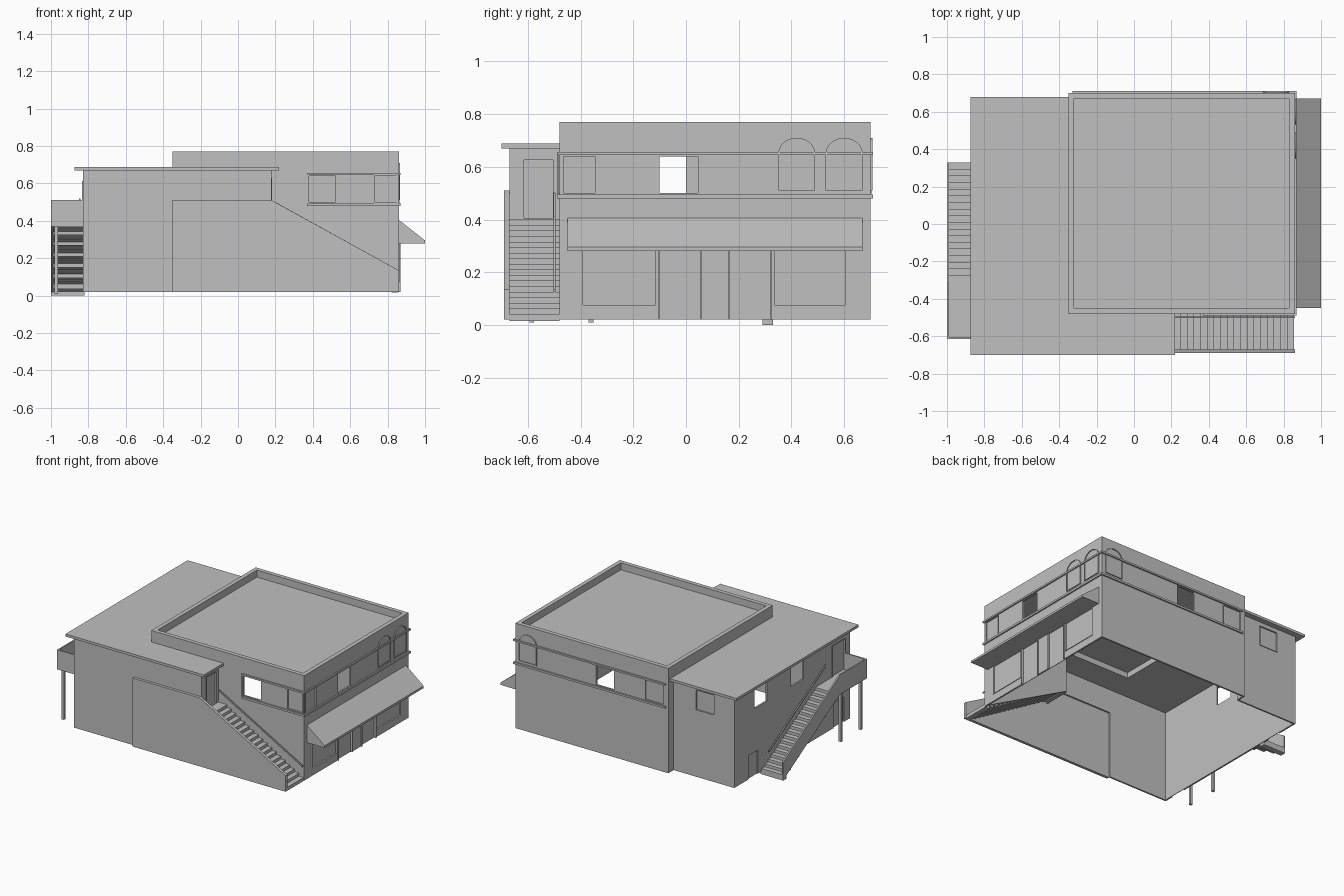
import bpy, bmesh, math
from mathutils import Vector

cube = bpy.data.objects.get("Cube")
if cube:
    bpy.data.objects.remove(cube)

plaster = bpy.data.materials.new("grey_plaster")
plaster.use_nodes = True
GREY = (0.53, 0.53, 0.53, 1)
plaster.diffuse_color = GREY
plaster.node_tree.nodes["Principled BSDF"].inputs["Base Color"].default_value = GREY


def finish(name, bm):
    bmesh.ops.recalc_face_normals(bm, faces=bm.faces)
    mesh = bpy.data.meshes.new(name)
    bm.to_mesh(mesh)
    bm.free()
    mesh.materials.append(plaster)
    obj = bpy.data.objects.new(name, mesh)
    bpy.context.collection.objects.link(obj)
    return obj


def place(axis, pos, u, z):
    """Point on an upright plane facing along x or y."""
    return Vector((pos, u, z)) if axis == "x" else Vector((u, pos, z))


def box(name, x, y, z):
    bm = bmesh.new()
    bmesh.ops.create_cube(bm, size=1)
    for v in bm.verts:
        v.co = [r[0] + (c + 0.5) * (r[1] - r[0]) for r, c in zip((x, y, z), v.co)]
    return finish(name, bm)


def slab(name, axis, a, b, u, z):
    """Upright plate between positions a and b."""
    return box(name, (a, b), u, z) if axis == "x" else box(name, u, (a, b), z)


def prism(name, axis, a, b, points):
    """Extrude an outline of (u, z) points from a to b."""
    bm = bmesh.new()
    face = bm.faces.new([bm.verts.new(place(axis, a, u, z)) for u, z in points])
    out = bmesh.ops.extrude_face_region(bm, geom=[face])
    verts = [g for g in out["geom"] if isinstance(g, bmesh.types.BMVert)]
    bmesh.ops.translate(bm, verts=verts, vec=place(axis, b - a, 0, 0))
    return finish(name, bm)


def frame(name, axis, pos, side, u, z, w=0.006, depth=0.006):
    """Thin raised border round an opening."""
    a, b = pos, pos + side * depth
    slab(name + "_sill", axis, a, b, (u[0] - w, u[1] + w), (z[0] - w, z[0]))
    slab(name + "_head", axis, a, b, (u[0] - w, u[1] + w), (z[1], z[1] + w))
    for e0, e1 in ((u[0] - w, u[0]), (u[1], u[1] + w)):
        slab(name + "_jamb", axis, a, b, (e0, e1), z)


T = 0.012


def wall(name, axis, pos, side, u, z, holes=()):
    """Wall with cut openings; each hole is (u0, u1, z0, z1, filled)."""
    us = sorted({*u, *[h[0] for h in holes], *[h[1] for h in holes]})
    zs = sorted({*z, *[h[2] for h in holes], *[h[3] for h in holes]})
    bm = bmesh.new()
    grid = {(p, q): bm.verts.new(place(axis, pos, p, q)) for p in us for q in zs}
    for p0, p1 in zip(us, us[1:]):
        for q0, q1 in zip(zs, zs[1:]):
            if any(h[0] <= p0 and p1 <= h[1] and h[2] <= q0 and q1 <= h[3] for h in holes):
                continue
            bm.faces.new([grid[k] for k in ((p0, q0), (p1, q0), (p1, q1), (p0, q1))])
    out = bmesh.ops.extrude_face_region(bm, geom=list(bm.faces))
    verts = [g for g in out["geom"] if isinstance(g, bmesh.types.BMVert)]
    bmesh.ops.translate(bm, verts=verts, vec=place(axis, -side * T, 0, 0))
    loose = [v for v in bm.verts if not v.link_faces]
    bmesh.ops.delete(bm, geom=loose, context="VERTS")
    finish(name, bm)
    for p0, p1, q0, q1, filled in holes:
        if filled:
            slab(name + "_pane", axis, pos - side * T, pos - side * 0.008, (p0, p1), (q0, q1))
            if q0 > GROUND:
                frame(name + "_frame", axis, pos, side, (p0, p1), (q0, q1), 0.004, 0.003)


GROUND, ROOF, TOP = 0.02, 0.67, 0.77
X0, X1, Y0, Y1 = -0.35, 0.86, -0.48, 0.70       # tower footprint
W, E, S, N = -0.83, 0.18, -0.67, 0.64           # annex footprint
WIN = (0.50, 0.64)

# Tower walls
wall("tower_right_wall", "x", X1, 1, (Y0, Y1), (GROUND, TOP), [
    (-0.465, -0.345, *WIN, True), (-0.10, 0.045, *WIN, False),
    (-0.39, -0.115, 0.075, 0.28, True), (0.335, 0.605, 0.075, 0.28, True),
    (-0.10, 0.055, GROUND, 0.28, True), (0.165, 0.32, GROUND, 0.28, True)])
wall("tower_back_wall", "y", Y1, 1, (X0, X1), (GROUND, TOP), [
    (0.08, 0.22, *WIN, False), (-0.31, -0.17, *WIN, True)])
wall("tower_front_wall", "y", Y0, -1, (E, X1), (0.40, TOP), [
    (0.38, 0.52, *WIN, False), (0.73, 0.85, *WIN, True)])
prism("tower_front_stair_wall", "y", Y0, Y0 + T, [(E, 0.40), (E, 0.38), (X1, GROUND), (X1, 0.40)])
wall("tower_front_upper_wall", "y", Y0, -1, (X0, E), (ROOF, TOP))
wall("tower_left_upper_wall", "x", X0, -1, (Y0, Y1), (ROOF, TOP))
wall("tower_left_return", "x", X0, -1, (N, Y1), (GROUND, ROOF))

# Tower roof and parapet
box("tower_roof", (X0 + T, X1 - T), (Y0 + T, Y1 - T), (0.71, 0.72))
P = 0.03
for a, b in ((X0, X0 + P), (X1 - P, X1)):
    box("parapet_side", (a, b), (Y0, Y1), (0.715, TOP))
for a, b in ((Y0, Y0 + P), (Y1 - P, Y1)):
    box("parapet_end", (X0, X1), (a, b), (0.715, TOP))

# Ledges above and below the upper windows
for z in ((0.48, 0.494), (0.644, 0.656)):
    box("right_ledge", (X1, X1 + 0.01), (Y0 - 0.01, Y1 + 0.01), z)
    box("back_ledge", (X0 + 0.02, X1), (Y1, Y1 + 0.01), z)
    box("front_ledge", (0.37, X1), (Y0 - 0.01, Y0), z)
box("front_ledge_end", (0.37, 0.376), (Y0 - 0.008, Y0), (0.494, 0.644))


# Arched windows as raised surrounds with thinner panels
def arch(name, axis, pos, u0, u1):
    def outline(inset):
        c, r = (u0 + u1) / 2, (u1 - u0) / 2 - inset
        pts = [(c - r, 0.51 + inset), (c + r, 0.51 + inset)]
        for i in range(13):
            t = math.pi * i / 12
            pts.append((c + r * math.cos(t), 0.65 + (0.06 - inset) * math.sin(t)))
        return pts
    outer, inner = outline(0), outline(0.005)
    n = len(outer)
    for i in range(n):
        j = (i + 1) % n
        prism(name + "_surround", axis, pos, pos + 0.007, [outer[i], outer[j], inner[j], inner[i]])
    prism(name + "_panel", axis, pos, pos + 0.002, inner)


arch("arch_window_right", "x", X1, 0.35, 0.49)
arch("arch_window_right", "x", X1, 0.53, 0.67)
arch("arch_window_back", "y", Y1, 0.69, 0.83)

# Shop awning
prism("awning", "y", -0.45, 0.67, [(X1, 0.28), (1.0, 0.28), (1.0, 0.295), (X1, 0.405)])

# Door jambs of the shop
for y in (-0.105, 0.055, 0.16, 0.32):
    box("shop_door_jamb", (X1, X1 + 0.008), (y, y + 0.006), (GROUND, 0.28))

# Annex walls
wall("annex_left_wall", "x", W, -1, (S, N), (GROUND, ROOF), [
    (0.27, 0.41, *WIN, False), (-0.14, 0.0, *WIN, False),
    (-0.61, -0.47, 0.39, 0.61, True), (-0.60, -0.48, GROUND, 0.20, True),
    (0.37, 0.48, GROUND, 0.19, True)])
wall("annex_back_wall", "y", N, 1, (W, X0), (GROUND, ROOF), [(-0.67, -0.53, *WIN, True)])
wall("annex_front_wall", "y", S, -1, (W, X0), (GROUND, ROOF))
wall("annex_front_upper_wall", "y", S, -1, (X0, E), (0.50, ROOF))
wall("annex_entry_wall", "x", E, 1, (S, Y0), (0.38, ROOF), [(-0.615, -0.505, 0.405, 0.625, True)])

# Annex roof
box("annex_roof", (-0.875, X0), (-0.70, 0.68), (ROOF, 0.688))
box("annex_roof_front", (X0, 0.22), (-0.70, Y0), (ROOF, 0.688))

# Front stairs with solid side wall and rail
prism("front_stair_side_wall", "y", -0.69, S, [
    (X0, GROUND), (X1, GROUND), (X1, 0.135), (E, 0.51), (X0, 0.51)])
STEPS = 18
rise, going = 0.38 / STEPS, 0.64 / STEPS
for i in range(STEPS):
    x, z = 0.855 - i * going, GROUND + (i + 1) * rise
    box("front_step", (x - going, x), (S, Y0), (z - rise * 1.2, z))
box("front_landing", (E, 0.215), (S, Y0), (0.385, 0.40))
prism("front_handrail", "y", -0.503, -0.495, [(0.20, 0.49), (0.20, 0.50), (X1, 0.135), (X1, 0.125)])

# Left side stairs, rising towards the front
XO, XI = -0.99, -0.822
rise = 0.37 / STEPS
for i in range(STEPS):
    y, z = 0.33 - i * going, GROUND + (i + 1) * rise
    box("side_step", (XO, XI), (y - going, y), (z - rise * 1.2, z))
prism("side_stair_soffit", "x", XO, XI, [(0.30, GROUND), (0.33, GROUND), (-0.31, 0.378), (-0.31, 0.365)])
for i in range(6):
    t = (i + 0.5) / 6
    y, z = 0.29 - 0.60 * t, 0.02 + 0.345 * t
    box("side_stair_bearer", (XO, XI), (y - 0.01, y + 0.01), (z - 0.012, z + 0.012))
box("side_stair_foot", (-1.0, XI), (0.29, 0.33), (0, GROUND))
prism("side_stair_balustrade", "x", -1.0, XO, [
    (0.33, GROUND), (0.33, 0.13), (-0.31, 0.51), (-0.61, 0.51), (-0.61, 0.37), (-0.31, 0.37), (0.30, GROUND)])

# Side landing, posts and rail
box("side_landing", (XO, W), (-0.61, -0.31), (0.37, 0.39))
box("side_landing_front_panel", (-1.0, W), (-0.615, -0.605), (0.37, 0.51))
for y in (-0.585, -0.36):
    box("landing_post", (-0.98, -0.962), (y - 0.009, y + 0.009), (0.01, 0.37))
prism("side_handrail", "x", -0.85, -0.842, [(0.27, 0.14), (0.27, 0.15), (-0.37, 0.52), (-0.37, 0.51)])
